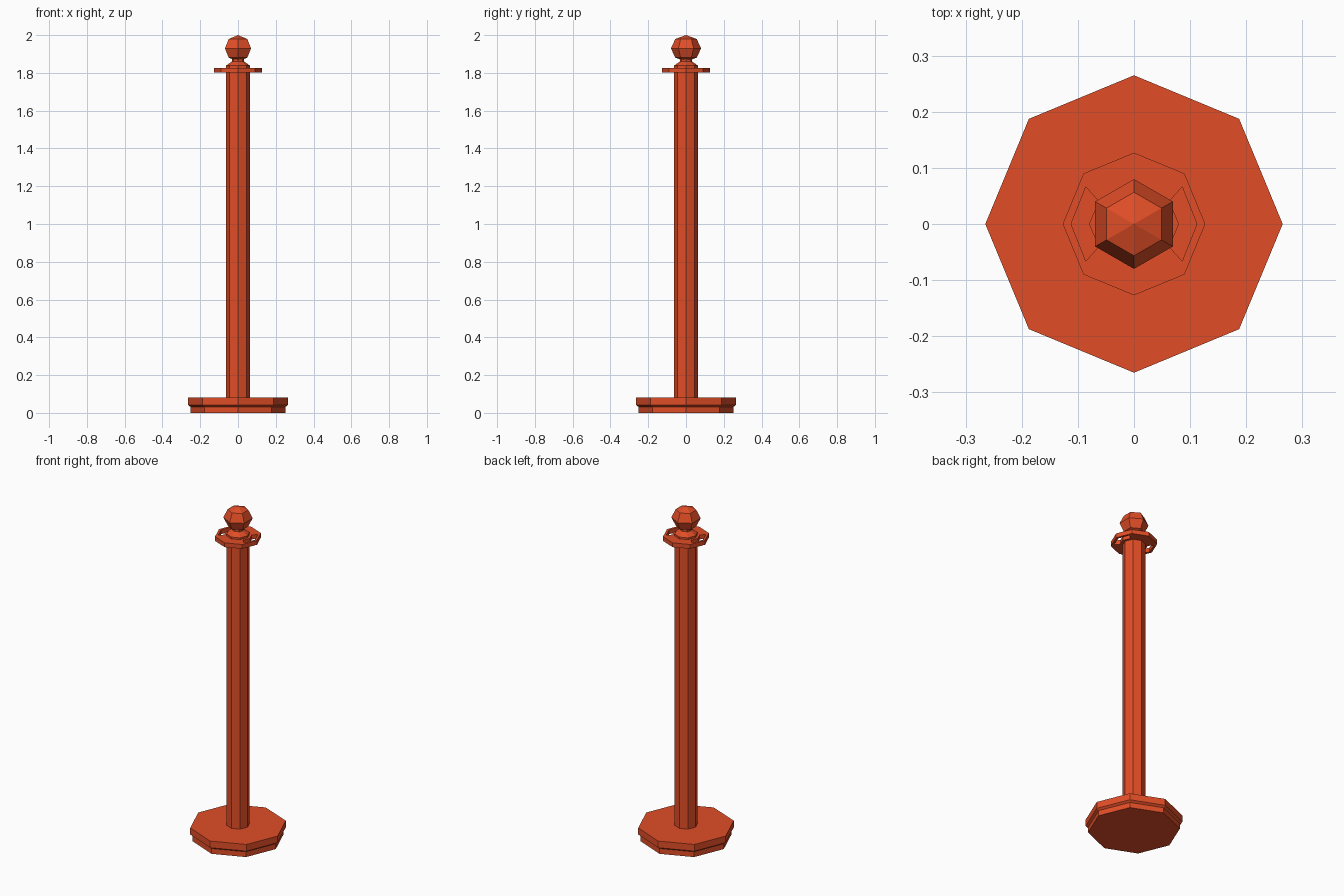
import bpy
import bmesh
from math import sin, cos, pi

cube = bpy.data.objects.get("Cube")
if cube:
    bpy.data.objects.remove(cube, do_unlink=True)

# Single painted colour
paint = bpy.data.materials.new("orange_red_paint")
paint.use_nodes = True
colour = (0.75, 0.075, 0.02, 1)
paint.diffuse_color = colour
paint.node_tree.nodes["Principled BSDF"].inputs["Base Color"].default_value = colour


def add_object(name, bm):
    mesh = bpy.data.meshes.new(name)
    bm.to_mesh(mesh)
    bm.free()
    mesh.materials.append(paint)
    obj = bpy.data.objects.new(name, mesh)
    bpy.context.collection.objects.link(obj)
    return obj


def turned(name, sides, profile):
    """Closed faceted solid from (radius, height) pairs, with a corner on the y axis."""
    bm = bmesh.new()
    rings = []
    for r, z in profile:
        count = sides if r else 1
        rings.append([bm.verts.new((r * cos(pi / 2 + 2 * pi * i / sides),
                                    r * sin(pi / 2 + 2 * pi * i / sides), z))
                      for i in range(count)])
    for low, high in zip(rings, rings[1:]):
        for i in range(sides):
            j = (i + 1) % sides
            corners = [low[i % len(low)], low[j % len(low)],
                       high[j % len(high)], high[i % len(high)]]
            bm.faces.new(list(dict.fromkeys(corners)))
    for ring in (rings[0], rings[-1]):
        if len(ring) > 1:
            bm.faces.new(ring)
    bmesh.ops.recalc_face_normals(bm, faces=bm.faces)
    return add_object(name, bm)


# Stepped base, post and tapered collar
turned("base", 8, [(0.252, 0), (0.252, 0.032), (0.265, 0.042), (0.265, 0.082)])
turned("post", 8, [(0.064, 0.08), (0.064, 1.81)])
turned("collar", 8, [(0.064, 1.82), (0.064, 1.838), (0.033, 1.86), (0.033, 1.875)])

# Six-sided ball, squashed a little
ball_steps = 4
turned("ball_finial", 6, [
    (0.08 * sin(pi * i / ball_steps) if 0 < i < ball_steps else 0,
     1.93 - 0.07 * cos(pi * i / ball_steps)) for i in range(ball_steps + 1)])

# Chain plate: one quarter with half of a side slot, mirrored twice and thickened
bm = bmesh.new()
points = [(0, 0), (0.08, 0), (0.063, 0.041), (0.086, 0.066),
          (0.112, 0), (0.127, 0), (0.09, 0.09), (0, 0.127)]
v = [bm.verts.new((x, y, 1.827)) for x, y in points]
for face in ((0, 1, 2), (0, 2, 3, 6, 7), (4, 5, 6, 3)):
    bm.faces.new([v[i] for i in face])
plate = add_object("chain_plate", bm)
mirror = plate.modifiers.new("mirror", 'MIRROR')
mirror.use_axis = (True, True, False)
solid = plate.modifiers.new("thickness", 'SOLIDIFY')
solid.thickness = 0.026
solid.offset = -1
